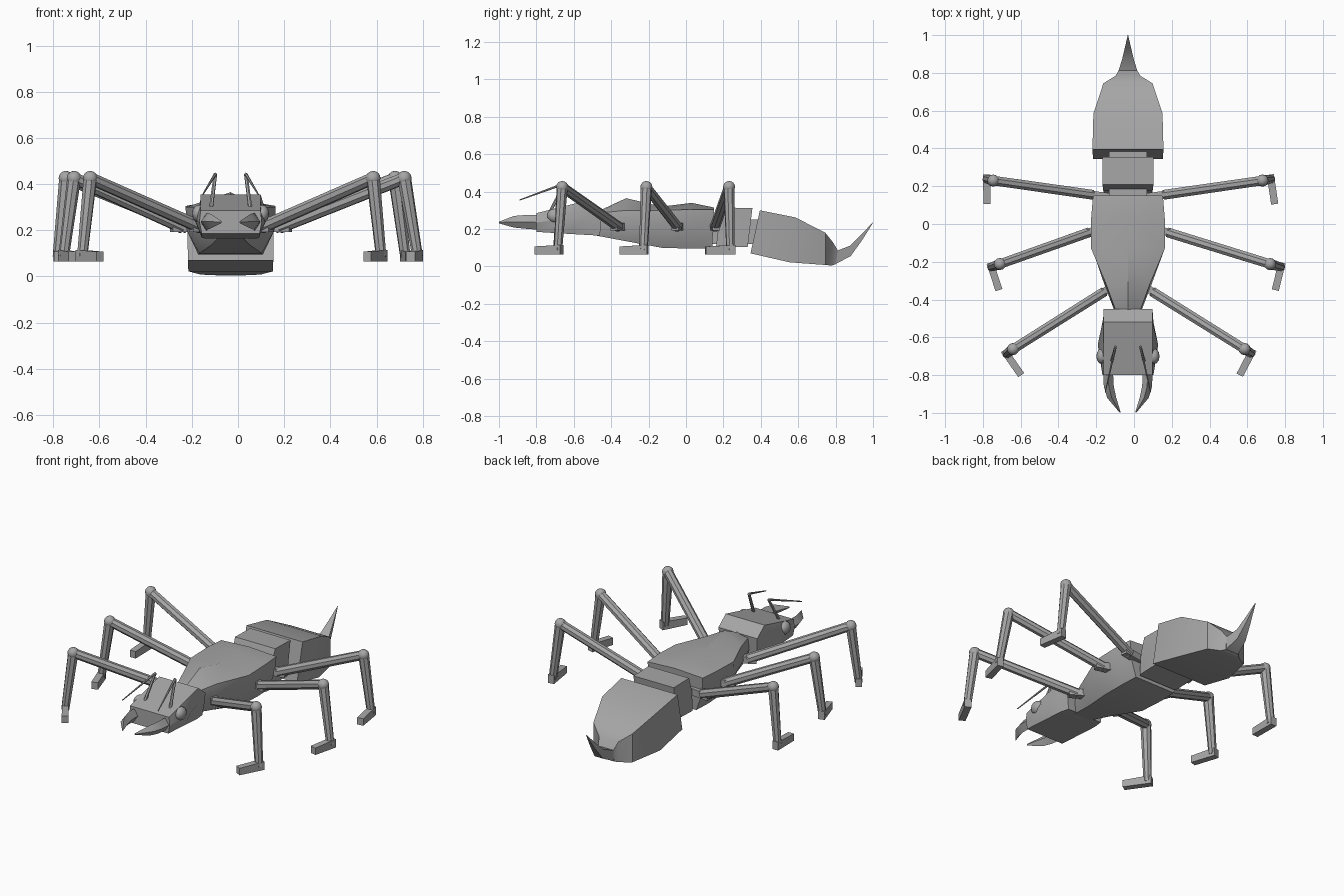
import bpy, bmesh, math
from mathutils import Vector, Matrix

CX = -0.032  # body symmetry line

grey = bpy.data.materials.new("body_grey")
grey.diffuse_color = (0.38, 0.38, 0.38, 1)


def finish(name, bm, angle=30):
    bmesh.ops.remove_doubles(bm, verts=bm.verts, dist=0.0005)
    bmesh.ops.recalc_face_normals(bm, faces=bm.faces)
    me = bpy.data.meshes.new(name)
    bm.to_mesh(me)
    bm.free()
    me.materials.append(grey)
    ob = bpy.data.objects.new(name, me)
    bpy.context.collection.objects.link(ob)
    bpy.ops.object.select_all(action='DESELECT')
    ob.select_set(True)
    bpy.context.view_layer.objects.active = ob
    bpy.ops.object.shade_smooth_by_angle(angle=math.radians(angle))
    return ob


def skin(bm, rings):
    """Bridge equal-length point rings and cap both ends."""
    rows = [[bm.verts.new(p) for p in r] for r in rings]
    n = len(rows[0])
    for a, b in zip(rows, rows[1:]):
        for i in range(n):
            j = (i + 1) % n
            bm.faces.new((a[i], a[j], b[j], b[i]))
    bm.faces.new(rows[0])
    bm.faces.new(rows[-1])


def body(name, sections):
    """Each section: (y at bottom, y at top, [(half width, z) from bottom up])."""
    rings = []
    for y0, y1, pts in sections:
        z0, z1 = pts[0][1], pts[-1][1]
        half = [(w, y0 + (y1 - y0) * (z - z0) / max(z1 - z0, 1e-4), z) for w, z in pts]
        rings.append([(CX + w, y, z) for w, y, z in half] +
                     [(CX - w, y, z) for w, y, z in reversed(half)])
    bm = bmesh.new()
    skin(bm, rings)
    return finish(name, bm)


def tube(bm, a, b, r0, r1, sides=8):
    a, b = Vector(a), Vector(b)
    q = (b - a).to_track_quat('Z', 'Y')
    ang = [2 * math.pi * (i + 0.5) / sides for i in range(sides)]
    skin(bm, [[p + q @ Vector((r * math.cos(t), r * math.sin(t), 0)) for t in ang]
              for p, r in ((a, r0), (b, r1))])


def ball(bm, c, r, scale=(1, 1, 1)):
    m = Matrix.Translation(c) @ Matrix.Diagonal((*scale, 1))
    bmesh.ops.create_uvsphere(bm, u_segments=12, v_segments=8, radius=r, matrix=m)


# Head with bulging cheeks
body("head", [
    (-0.80, -0.80, [(0.125, 0.185), (0.135, 0.235), (0.130, 0.285)]),
    (-0.64, -0.64, [(0.125, 0.175), (0.160, 0.255), (0.130, 0.325)]),
    (-0.52, -0.52, [(0.125, 0.168), (0.135, 0.270), (0.130, 0.355)]),
    (-0.46, -0.45, [(0.115, 0.165), (0.125, 0.235), (0.130, 0.300)]),
])

# Thorax with a ridged back
body("thorax", [
    (-0.48, -0.47, [(0.055, 0.165), (0.065, 0.22), (0.060, 0.285), (0, 0.295)]),
    (-0.32, -0.32, [(0.085, 0.135), (0.125, 0.21), (0.115, 0.300), (0, 0.365)]),
    (-0.13, -0.13, [(0.135, 0.100), (0.190, 0.20), (0.195, 0.300), (0, 0.320)]),
    (0.03, 0.03, [(0.140, 0.095), (0.190, 0.20), (0.195, 0.305), (0, 0.340)]),
    (0.14, 0.15, [(0.135, 0.095), (0.175, 0.20), (0.185, 0.305), (0, 0.315)]),
])

# Waist segment and its narrow joints
body("waist", [
    (0.16, 0.175, [(0.125, 0.10), (0.130, 0.225)]),
    (0.17, 0.21, [(0.130, 0.10), (0.135, 0.315)]),
    (0.33, 0.355, [(0.130, 0.105), (0.135, 0.312)]),
])
body("waist_joint", [
    (0.10, 0.10, [(0.10, 0.12), (0.10, 0.25)]),
    (0.42, 0.42, [(0.10, 0.12), (0.10, 0.25)]),
])

# Abdomen
body("abdomen", [
    (0.345, 0.395, [(0.185, 0.070), (0.188, 0.300)]),
    (0.555, 0.585, [(0.183, 0.022), (0.183, 0.262)]),
    (0.745, 0.745, [(0.130, 0.008), (0.130, 0.180)]),
    (0.780, 0.785, [(0.065, 0.005), (0.065, 0.130)]),
    (0.800, 0.812, [(0.045, 0.012), (0.050, 0.085)]),
])

# Upturned sting
body("sting", [
    (0.790, 0.810, [(0.045, 0.008), (0.050, 0.085)]),
    (0.880, 0.875, [(0.028, 0.055), (0.030, 0.110)]),
    (0.940, 0.935, [(0.014, 0.138), (0.016, 0.168)]),
    (1.000, 0.999, [(0.001, 0.234), (0.001, 0.236)]),
])

for s, side in ((1, "right"), (-1, "left")):
    # Mandible: curved tapering horn, (y, outer offset, inner offset, low z, high z)
    bm = bmesh.new()
    skin(bm, [[(CX + s * o, y, (l + h) / 2), (CX + s * (o + i) / 2, y, h),
               (CX + s * i, y, (l + h) / 2), (CX + s * (o + i) / 2, y, l)]
              for y, o, i, l, h in ((-0.77, 0.130, 0.080, 0.195, 0.275),
                                    (-0.86, 0.128, 0.075, 0.202, 0.275),
                                    (-0.92, 0.110, 0.062, 0.208, 0.270),
                                    (-0.999, 0.044, 0.038, 0.230, 0.240))])
    finish(side + "_mandible", bm)

    # Eye
    bm = bmesh.new()
    ball(bm, (CX + s * 0.138, -0.70, 0.272), 0.042, (0.7, 1, 0.9))
    finish(side + "_eye", bm, 60)

    # Bent antenna
    bm = bmesh.new()
    base, bend, tip = [(CX + s * x, y, z) for x, y, z in
                       ((0.085, -0.725, 0.295), (0.066, -0.65, 0.443), (0.120, -0.89, 0.355))]
    tube(bm, base, bend, 0.009, 0.008, 6)
    tube(bm, bend, tip, 0.007, 0.003, 6)
    finish(side + "_antenna", bm)

# Legs: hip x,y / knee x,y / ankle x,y / toe x,y
legs = {
    "right_front_leg": ((0.10, -0.36), (0.585, -0.662), (0.620, -0.685), (0.560, -0.800)),
    "right_middle_leg": ((0.18, -0.045), (0.720, -0.212), (0.778, -0.228), (0.748, -0.350)),
    "right_rear_leg": ((0.16, 0.155), (0.680, 0.230), (0.725, 0.238), (0.745, 0.105)),
    "left_front_leg": ((-0.16, -0.36), (-0.640, -0.662), (-0.675, -0.688), (-0.597, -0.800)),
    "left_middle_leg": ((-0.24, -0.045), (-0.710, -0.212), (-0.755, -0.228), (-0.715, -0.350)),
    "left_rear_leg": ((-0.22, 0.155), (-0.745, 0.230), (-0.780, 0.238), (-0.778, 0.105)),
}
for name, (hip, knee, ankle, toe) in legs.items():
    h, k, a = Vector((*hip, 0.212)), Vector((*knee, 0.425)), Vector((*ankle, 0.085))
    out = Vector((k.x - h.x, k.y - h.y, 0)).normalized()
    bm = bmesh.new()
    tube(bm, h - out * 0.09, h + out * 0.05, 0.030, 0.028, 4)  # hip stub
    tube(bm, h, k, 0.028, 0.027)                               # upper leg
    ball(bm, k, 0.032)                                         # knee
    tube(bm, k, a, 0.030, 0.023)                               # lower leg
    # Foot block pointing forward
    t = Vector((*toe, 0.085))
    d = (t - a).normalized()
    w = Vector((-d.y, d.x, 0)) * 0.019
    skin(bm, [[p + w + Vector((0, 0, -0.020)), p - w + Vector((0, 0, -0.020)),
               p - w + Vector((0, 0, u)), p + w + Vector((0, 0, u))]
              for p, u in ((a - d * 0.024, 0.030), (t, 0.022))])
    finish(name, bm)
